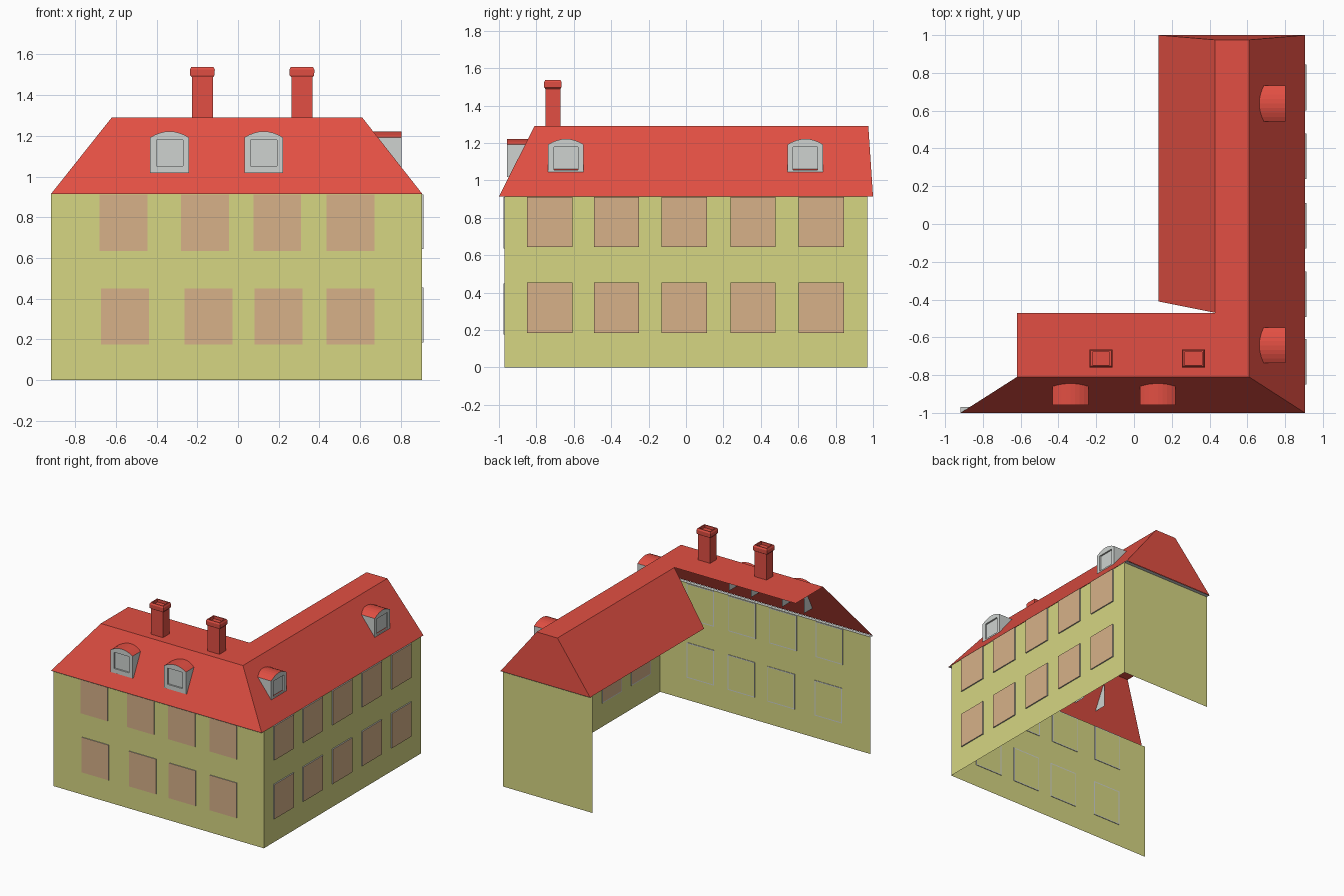
import bpy, bmesh, math

if "Cube" in bpy.data.objects:
    bpy.data.objects.remove(bpy.data.objects["Cube"])


def material(name, rgb):
    m = bpy.data.materials.new(name)
    m.diffuse_color = (*rgb, 1)
    m.use_nodes = True
    m.node_tree.nodes["Principled BSDF"].inputs["Base Color"].default_value = m.diffuse_color
    return m


YELLOW = material("yellow plaster", (0.67, 0.67, 0.225))
RED = material("red roof", (0.76, 0.078, 0.056))
PANE = material("salmon window", (0.68, 0.44, 0.25))
GREY = material("light grey trim", (0.62, 0.65, 0.63))


def build(name, verts, faces, mats, ids=None, fix=False, turn=0):
    me = bpy.data.meshes.new(name)
    me.from_pydata(verts, [], faces)
    for m in mats:
        me.materials.append(m)
    for p in me.polygons:
        p.material_index = ids[p.index] if ids else 0
    if fix:
        bm = bmesh.new()
        bm.from_mesh(me)
        bmesh.ops.recalc_face_normals(bm, faces=bm.faces)
        bm.to_mesh(me)
        bm.free()
    ob = bpy.data.objects.new(name, me)
    ob.rotation_euler.z = turn
    bpy.context.collection.objects.link(ob)
    return ob


EAVE, TOP = 0.915, 1.29
WF, WR, WB = -0.97, 0.903, 0.97      # front, right and back wall planes

# Walls: three open sheets around the outer corner
plan = [(-0.918, WF), (WR, WF), (WR, WB), (0.13, WB)]
build("walls", [(x, y, z) for z in (0, EAVE) for x, y in plan],
      [(i, i + 1, i + 5, i + 4) for i in range(3)], [YELLOW])

# Mansard roof: flat L-shaped top with sloping skirts, left end open
roof_v = [(-0.918, -1, EAVE), (0.905, -1, EAVE), (0.905, 1, EAVE), (0.13, 1, EAVE), (0.13, -0.41, EAVE),
          (-0.62, -0.81, TOP), (0.61, -0.81, TOP), (0.61, 0.975, TOP), (0.43, 0.975, TOP),
          (0.43, -0.47, TOP), (-0.62, -0.47, TOP)]
build("roof", roof_v,
      [(0, 1, 6, 5), (1, 2, 7, 6), (2, 3, 8, 7), (3, 4, 9, 8), (5, 6, 9, 10), (6, 7, 8, 9)], [RED])

# Thin soffits closing the gap between wall and eave
for name, x0, y0, y1 in (("front_soffit", -0.918, -1, WF), ("back_soffit", 0.13, WB, 1)):
    z = EAVE - 0.002
    build(name, [(x0, y0, z), (x0, y1, z), (0.904, y1, z), (0.904, y0, z)], [(0, 1, 2, 3)], [GREY])


# Windows: local frame is (along wall, -outward, z); the right side is turned 90 degrees
def window(name, u0, u1, z0, z1, plane, out, both, turn):
    w = 0.007
    v, f, ids = [], [], []
    ring = [(0, 1), (1, 2), (2, 3), (3, 0)]
    for d in (plane + out, plane - 0.004):
        for k in (0, w):
            v += [(u0 + k, -d, z0 + k), (u1 - k, -d, z0 + k), (u1 - k, -d, z1 - k), (u0 + k, -d, z1 - k)]
    for a, b in ring:                                   # outer reveal and rear frame edge
        f += [(a, b, b + 8, a + 8), (a + 8, b + 8, b + 12, a + 12)]
        ids += [0, 0]
    f.append((0, 1, 2, 3))
    ids.append(1)
    if both:
        f.append((15, 14, 13, 12))
        ids.append(1)
    build(name, v, f, [GREY, PANE], ids, True, turn)


Q = math.pi / 2
for i, u in enumerate((-0.68, -0.28, 0.075, 0.435)):
    window("front_upper_window", u, u + 0.235, 0.635, 0.912, -WF, 0.005, False, 0)
for u in (-0.672, -0.262, 0.082, 0.435):
    window("front_lower_window", u, u + 0.235, 0.175, 0.45, -WF, 0.005, False, 0)
for u in (-0.85, -0.493, -0.13, 0.237, 0.602):
    window("right_upper_window", u, u + 0.242, 0.645, 0.912, WR, 0.009, True, Q)
    window("right_lower_window", u, u + 0.242, 0.185, 0.455, WR, 0.009, True, Q)


# Dormers: grey arched front with recessed pane, grey cheeks, curved red roof
def dormer(u, z0, front, back, turn):
    h, spring, rise, n = 0.095, 1.192, 0.03, 8
    v, f, ids = [], [], []
    arc = []
    for i in range(n + 1):
        t = 1 - 2 * i / n
        arc.append((u + h * t, spring + rise * (1 - t * t)))
    outer = [(u - h, z0), (u + h, z0)] + arc
    m = len(outer)
    for d in (front, back):
        v += [(x, -d, z) for x, z in outer]
    for i in range(m):                                  # sides, bottom left open
        if i == 0:
            continue
        f.append((i, (i + 1) % m, (i + 1) % m + m, i + m))
        ids.append(1 if 2 <= i < m - 1 else 0)
    p = len(v)
    w, a, b = 0.065, z0 + 0.035 if z0 < 1.03 else z0 + 0.018, 1.18
    for d in (front, front - 0.012):
        v += [(u - w, -d, a), (u + w, -d, a), (u + w, -d, b), (u - w, -d, b)]
    front_faces = [(0, 1, p + 1, p), (1, 2, p + 2, p + 1), (m - 1, 0, p, p + 3),
                   tuple(range(2, m)) + (p + 3, p + 2)]
    front_faces += [(p + i, p + (i + 1) % 4, p + 4 + (i + 1) % 4, p + 4 + i) for i in range(4)]
    front_faces.append((p + 4, p + 5, p + 6, p + 7))
    f += front_faces
    ids += [0] * len(front_faces)
    build("dormer", v, f, [GREY, RED], ids, True, turn)


for u in (-0.336, 0.126):
    dormer(u, 1.018, 0.958, 0.845, 0)
for u in (-0.642, 0.638):
    dormer(u, 1.038, 0.803, 0.665, Q)


# Chimneys: square shaft, bulging cap and a sunken flue
def chimney(x, y):
    profile = [(0, 0, TOP - 0.005), (0, 0, 1.488), (0.008, 0.006, 1.497), (0.009, 0.007, 1.525),
               (0.003, 0.001, 1.537), (-0.006, -0.006, 1.537), (-0.006, -0.006, 1.515)]
    v, f = [], []
    for dx, dy, z in profile:
        a, b = 0.052 + dx, 0.04 + dy
        v += [(x - a, y - b, z), (x + a, y - b, z), (x + a, y + b, z), (x - a, y + b, z)]
    for r in range(len(profile) - 1):
        for i in range(4):
            j = (i + 1) % 4
            f.append((4 * r + i, 4 * r + j, 4 * r + 4 + j, 4 * r + 4 + i))
    k = 4 * (len(profile) - 1)
    f.append((k, k + 1, k + 2, k + 3))
    build("chimney", v, f, [RED])


for x in (-0.175, 0.314):
    chimney(x, -0.712)
